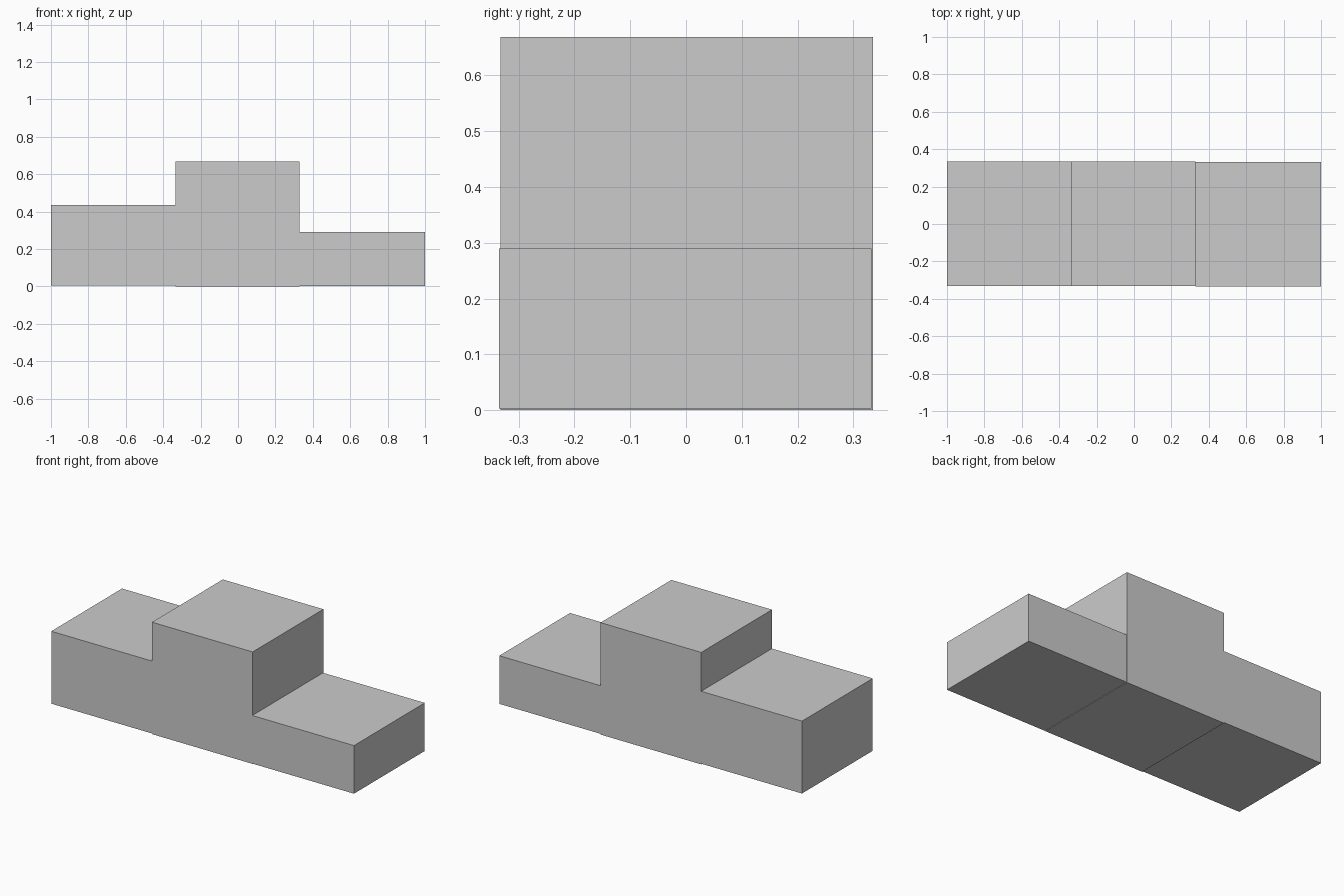
import bpy
import bmesh
from mathutils import Vector

if "Cube" in bpy.data.objects:
    bpy.data.objects.remove(bpy.data.objects["Cube"])


def block(name, low, high):
    """Box spanning two opposite corners."""
    low, high = Vector(low), Vector(high)
    bm = bmesh.new()
    bmesh.ops.create_cube(bm, size=1)
    bmesh.ops.scale(bm, vec=high - low, verts=bm.verts)
    bmesh.ops.translate(bm, vec=(low + high) / 2, verts=bm.verts)
    mesh = bpy.data.meshes.new(name)
    bm.to_mesh(mesh)
    bm.free()
    obj = bpy.data.objects.new(name, mesh)
    bpy.context.collection.objects.link(obj)
    return obj


# Winners' podium: tall middle step, medium left step, low right step
block("first_place_step", (-0.335, -0.332, 0.0), (0.329, 0.335, 0.668))
block("second_place_step", (-1.0, -0.332, 0.004), (-0.335, 0.335, 0.436))
block("third_place_step", (0.329, -0.335, 0.003), (1.0, 0.332, 0.29))
